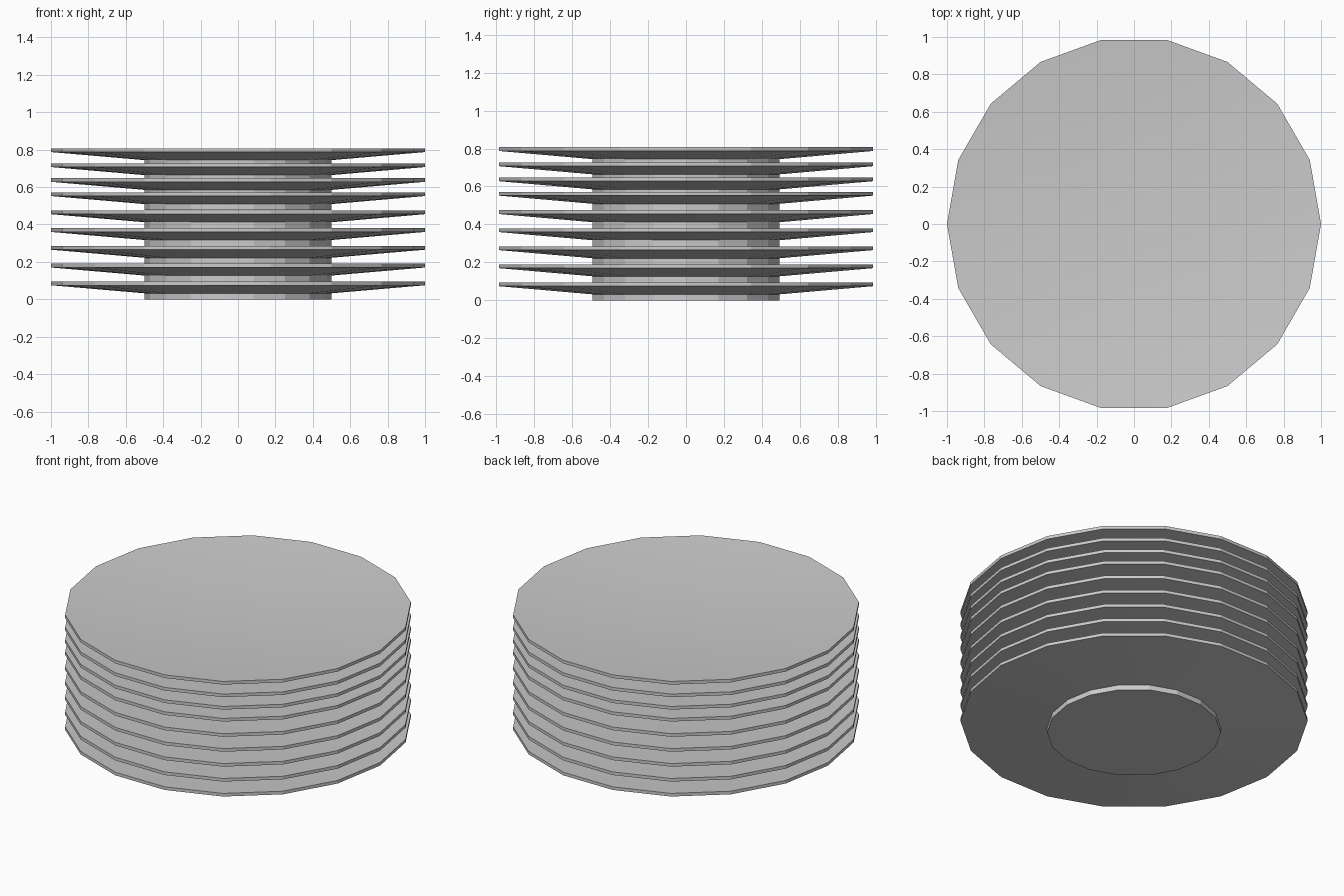
import bpy, bmesh
from math import cos, sin, tau, radians

if "Cube" in bpy.data.objects:
    bpy.data.objects.remove(bpy.data.objects["Cube"])

SIDES = 18


def lathe(name, profile):
    """Closed solid turned from (radius, z) points, capped at both ends."""
    bm = bmesh.new()
    rings = [[bm.verts.new((r * cos(tau * i / SIDES), r * sin(tau * i / SIDES), z))
              for i in range(SIDES)] for r, z in profile]
    for low, high in zip(rings, rings[1:]):
        for i in range(SIDES):
            j = (i + 1) % SIDES
            bm.faces.new((low[i], low[j], high[j], high[i]))
    bm.faces.new(rings[0][::-1])
    bm.faces.new(rings[-1])
    mesh = bpy.data.meshes.new(name)
    bm.to_mesh(mesh)
    bm.free()
    obj = bpy.data.objects.new(name, mesh)
    bpy.context.collection.objects.link(obj)
    # Smooth the shallow dish, keep foot and rim edges crisp
    mesh.shade_smooth()
    mesh.set_sharp_from_angle(angle=radians(15))
    return obj


# Stacked dishes: foot, sloping underside, thin rim, shallow dished top
RIM_TOPS = [0.095, 0.19, 0.285, 0.38, 0.475, 0.572, 0.648, 0.727, 0.807]
for n, top in enumerate(RIM_TOPS, 1):
    lathe(f"dish_{n}", [(0.5, top - 0.095), (0.5, top - 0.063), (1, top - 0.02),
                        (1, top), (0.5, top - 0.043)])
